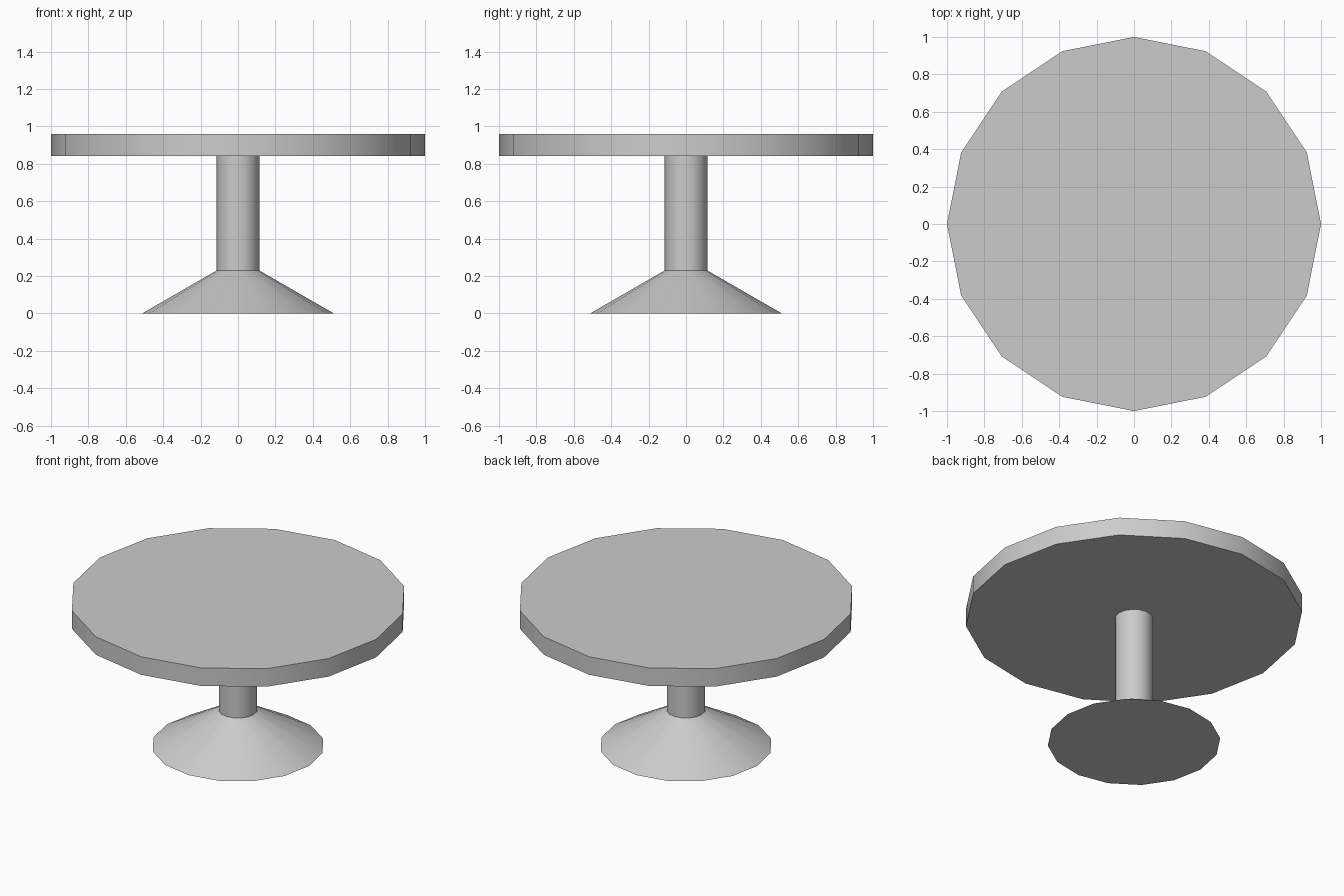
import bpy
import math

if "Cube" in bpy.data.objects:
    bpy.data.objects.remove(bpy.data.objects["Cube"])

SIDES = 16


def frustum(name, r_bottom, r_top, z0, z1):
    """Upright 16-sided solid with a corner on each axis, smooth sides, sharp rims."""
    bpy.ops.mesh.primitive_cone_add(
        vertices=SIDES, radius1=r_bottom, radius2=r_top, depth=z1 - z0,
        location=(0, 0, (z0 + z1) / 2))
    obj = bpy.context.object
    obj.name = name
    bpy.ops.object.shade_smooth_by_angle(angle=math.radians(28))
    return obj


# Flared foot
frustum("base", 0.513, 0.114, 0.0, 0.23)
# Central column
frustum("column", 0.114, 0.114, 0.23, 0.842)
# Round top
frustum("tabletop", 1.0, 1.0, 0.842, 0.96)
